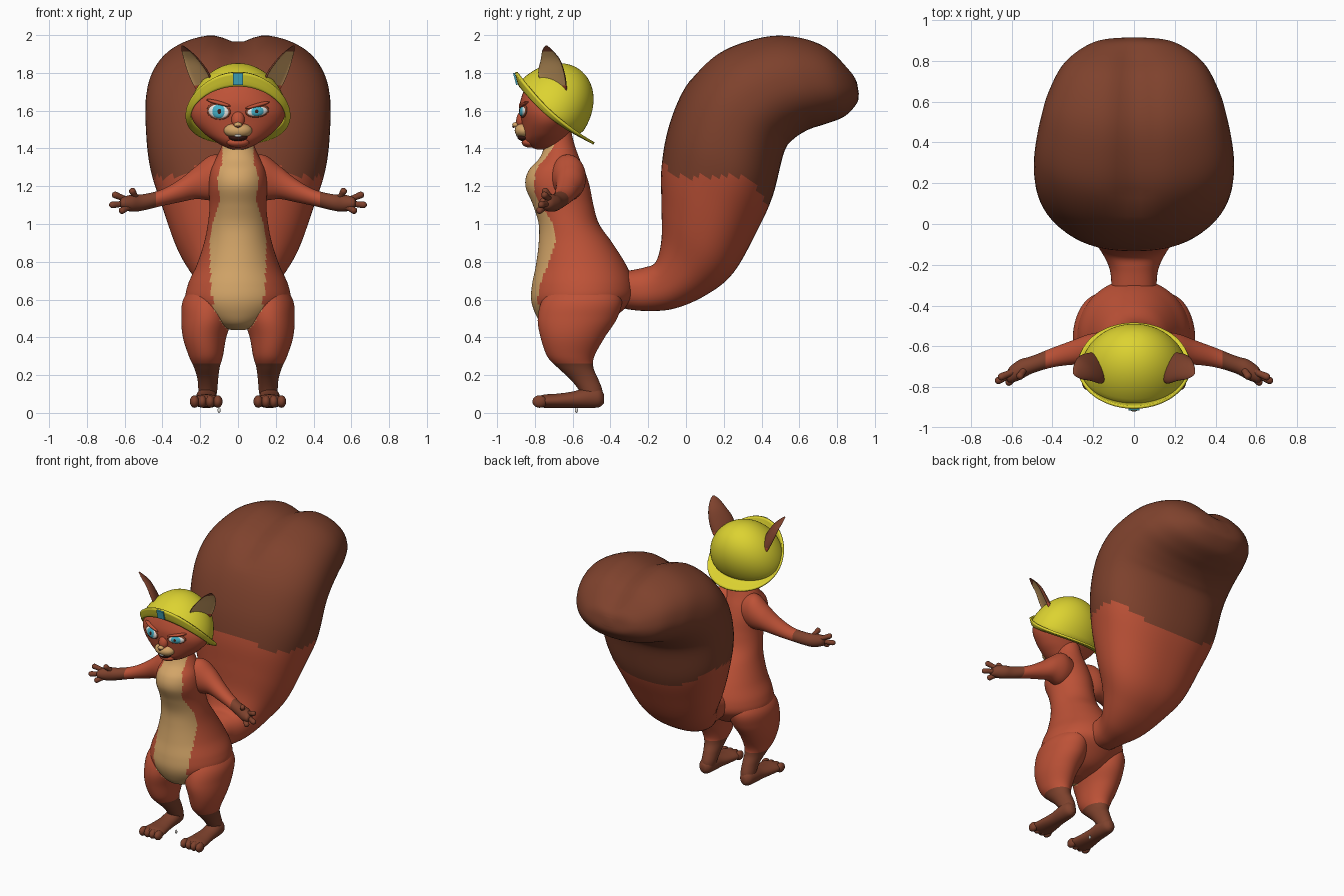
import bpy, bmesh, math
from mathutils import Vector, Matrix

cube = bpy.data.objects.get("Cube")
if cube:
    bpy.data.objects.remove(cube, do_unlink=True)

COLOURS = {
    "orange_fur": (0.51, 0.084, 0.038), "brown_fur": (0.21, 0.054, 0.026),
    "cream_fur": (0.66, 0.38, 0.14), "yellow_hat": (0.72, 0.65, 0.03),
    "blue": (0.06, 0.44, 0.58), "white": (0.8, 0.78, 0.74), "dark": (0.05, 0.012, 0.008)}
MATS = []
for label, rgb in COLOURS.items():
    m = bpy.data.materials.new(label)
    m.use_nodes = True
    m.diffuse_color = (*rgb, 1)
    bsdf = m.node_tree.nodes["Principled BSDF"]
    bsdf.inputs["Base Color"].default_value = (*rgb, 1)
    bsdf.inputs["Roughness"].default_value = 0.8
    MATS.append(m)
ORANGE, BROWN, CREAM, YELLOW, BLUE, WHITE, DARK = range(7)
X, Y, Z = Vector((1, 0, 0)), Vector((0, 1, 0)), Vector((0, 0, 1))


def finish(bm, name, rule, side=1):
    """Colour the faces by rule, mirror when side is -1, and link the object."""
    bmesh.ops.recalc_face_normals(bm, faces=bm.faces)
    for f in bm.faces:
        f.material_index = rule(f.calc_center_median(), f.normal) if callable(rule) else rule
        f.smooth = True
    if side < 0:
        bmesh.ops.scale(bm, vec=(-1, 1, 1), verts=bm.verts)
        bmesh.ops.reverse_faces(bm, faces=bm.faces)
    mesh = bpy.data.meshes.new(name)
    bm.to_mesh(mesh)
    bm.free()
    for m in MATS:
        mesh.materials.append(m)
    ob = bpy.data.objects.new(name, mesh)
    bpy.context.collection.objects.link(ob)
    return ob


def spline(a, b, c, d, t):
    return 0.5 * (2 * b + (c - a) * t + (2 * a - 5 * b + 4 * c - d) * t * t
                  + (3 * b - a - 3 * c + d) * t ** 3)


def loft(name, secs, rule, side=1, n=48, steps=6, power=1, cup=1, warp=None, open_end=False):
    """Smooth skin through sections of (centre, u axis, v axis)."""
    rows, last = [], len(secs) - 1
    for i in range(last):
        four = [secs[min(max(k, 0), last)] for k in range(i - 1, i + 3)]
        for s in range(steps + (i == last - 1)):
            rows.append([spline(*[q[k] for q in four], s / steps) for k in range(3)])
    bm = bmesh.new()
    rings = []
    for c, u, v in rows:
        ring = []
        for j in range(n):
            a = 2 * math.pi * (j + 0.5) / n
            ca, sa = [math.copysign(abs(w) ** power, w) for w in (math.cos(a), math.sin(a))]
            p = c + u * ca + v * (sa * cup if sa > 0 else sa)
            ring.append(bm.verts.new(warp(p) if warp else p))
        rings.append(ring)
    for r, q in zip(rings, rings[1:]):
        for j in range(n):
            k = (j + 1) % n
            bm.faces.new((r[j], r[k], q[k], q[j]))
    bm.faces.new(rings[0])
    if not open_end:
        bm.faces.new(rings[-1])
    return finish(bm, name, rule, side)


def blob(name, centre, size, rule, rot=(0, 0, 0), side=1):
    """Stretched sphere."""
    bm = bmesh.new()
    bmesh.ops.create_uvsphere(bm, u_segments=24, v_segments=14, radius=1)
    turn = Matrix.Rotation(rot[2], 4, "Z") @ Matrix.Rotation(rot[1], 4, "Y") @ Matrix.Rotation(rot[0], 4, "X")
    bm.transform(Matrix.Translation(centre) @ turn @ Matrix.Diagonal((*size, 1)))
    return finish(bm, name, rule, side)


def upright(rows):
    """Sections stacked in height: z, x, y, x radius, y radius."""
    return [(Vector((x, y, z)), X * a, Y * b) for z, x, y, a, b in rows]


# Belly patch: half width by height
BELLY = [(0.42, 0.04), (0.47, 0.08), (0.55, 0.125), (0.65, 0.145), (0.9, 0.15), (1.0, 0.135),
         (1.12, 0.095), (1.24, 0.11), (1.32, 0.085), (1.42, 0.08)]


def body_colour(c, nrm):
    if c.z < 0.26:
        return BROWN
    for (z0, w0), (z1, w1) in zip(BELLY, BELLY[1:]):
        if z0 <= c.z < z1 and c.y < -0.66:
            if abs(c.x) < w0 + (w1 - w0) * (c.z - z0) / (z1 - z0):
                return CREAM
    return ORANGE


# Torso and neck
loft("torso", upright([
    (0.44, 0, -0.62, 0.04, 0.07), (0.47, 0, -0.60, 0.13, 0.16), (0.53, 0, -0.575, 0.22, 0.225),
    (0.60, 0, -0.55, 0.275, 0.27), (0.68, 0, -0.545, 0.265, 0.27), (0.78, 0, -0.555, 0.22, 0.24),
    (0.90, 0, -0.585, 0.18, 0.195), (1.0, 0, -0.62, 0.16, 0.16), (1.1, 0, -0.65, 0.15, 0.16),
    (1.2, 0, -0.68, 0.155, 0.17), (1.28, 0, -0.685, 0.145, 0.15), (1.35, 0, -0.67, 0.115, 0.105),
    (1.42, 0, -0.67, 0.085, 0.08), (1.5, 0, -0.68, 0.07, 0.07)]), body_colour, n=96, steps=8)

# Tail: lower edge (y, z), upper edge (y, z), half width
tail = [
    (-0.32, 0.55, -0.32, 0.75, 0.11), (-0.22, 0.54, -0.22, 0.77, 0.12), (-0.07, 0.55, -0.16, 0.80, 0.17),
    (0.10, 0.62, -0.13, 0.92, 0.24), (0.25, 0.74, -0.13, 1.10, 0.33), (0.38, 0.97, -0.13, 1.30, 0.41),
    (0.46, 1.15, -0.09, 1.52, 0.47), (0.52, 1.38, 0.0, 1.73, 0.49), (0.57, 1.45, 0.15, 1.90, 0.485),
    (0.65, 1.50, 0.34, 1.985, 0.46), (0.74, 1.53, 0.53, 2.01, 0.42), (0.84, 1.57, 0.73, 1.955, 0.34),
    (0.905, 1.64, 0.87, 1.82, 0.2), (0.915, 1.69, 0.905, 1.75, 0.05)]


def tail_groove(p):
    depth = 0.05 * min(max((p.z - 1.75) / 0.15, 0), 1)
    return p - Z * depth * math.exp(-(p.x / 0.09) ** 2)


def tail_colour(c, nrm):
    edge = 1.25 - 1.5 * max(0, c.y - 0.33) + max(0, -c.y - 0.05)
    return BROWN if c.z > edge else ORANGE


loft("tail", [(Vector((0, (a + c) / 2, (b + d) / 2)), X * w, Vector((0, (c - a) / 2, (d - b) / 2)))
              for a, b, c, d, w in tail], tail_colour, n=64, steps=7, power=0.88, warp=tail_groove)

# Head
loft("head", upright([
    (1.395, 0, -0.75, 0.03, 0.04), (1.41, 0, -0.75, 0.075, 0.075), (1.44, 0, -0.75, 0.125, 0.10),
    (1.48, 0, -0.74, 0.18, 0.12), (1.54, 0, -0.725, 0.235, 0.145), (1.60, 0, -0.72, 0.25, 0.16),
    (1.66, 0, -0.72, 0.225, 0.155), (1.74, 0, -0.71, 0.17, 0.13), (1.80, 0, -0.70, 0.09, 0.07)]), ORANGE)


# Muzzle, nose and mouth
def muzzle_colour(c, nrm):
    return ORANGE if c.z > 1.512 + 0.5 * abs(c.x) else CREAM


blob("muzzle", (0, -0.855, 1.495), (0.075, 0.052, 0.042), muzzle_colour)
blob("nose_bridge", (0, -0.868, 1.555), (0.035, 0.03, 0.05), ORANGE, (-0.25, 0, 0))
blob("nose", (0, -0.902, 1.525), (0.022, 0.018, 0.014), CREAM)
blob("nose_tip", (0, -0.913, 1.516), (0.01, 0.007, 0.007), BROWN)
blob("mouth", (0, -0.858, 1.462), (0.05, 0.035, 0.024), DARK)
blob("teeth", (0, -0.876, 1.472), (0.026, 0.025, 0.017), WHITE)
blob("chin", (0, -0.825, 1.432), (0.06, 0.045, 0.028), ORANGE)

# Eyes: the left one is half closed
for side, word, height in ((-1, "right", 0.038), (1, "left", 0.026)):
    turn = (-0.05, -0.12, 0.28)
    blob(word + "_eye_rim", (0.102, -0.860, 1.598), (0.066, 0.012, height + 0.008), BROWN, turn, side)
    blob(word + "_eyeball", (0.102, -0.863, 1.596), (0.057, 0.015, height), WHITE, turn, side)
    blob(word + "_iris", (0.102, -0.867, 1.596), (0.042, 0.014, height * 0.94), BLUE, turn, side)
    blob(word + "_pupil", (0.099, -0.876, 1.596), (0.016, 0.007, height * 0.5), DARK, turn, side)
    blob(word + "_brow", (0.102, -0.858, 1.603 + height), (0.07, 0.02, 0.011), ORANGE, (0, -0.25, 0.28), side)

# Hard hat: dome on a tilted plane, then a flared brim
hat = Vector((0, -0.73, 1.6))
up, back = Vector((0, 0.64, 0.77)), Vector((0, 0.77, -0.64))
rings = [(hat + up * 0.26 * math.sin(a), X * 0.25 * math.cos(a), back * 0.2 * math.cos(a))
         for a in [math.radians(89 - 8.9 * k) for k in range(11)]]
flare_front = hat - back * 0.2 + Vector((0, -0.022, 0.075))
flare_back = hat + back * 0.2 + Vector((0, 0.086, -0.052))
rings.append(((flare_front + flare_back) / 2, X * 0.278, (flare_back - flare_front) / 2))
helmet = loft("hard_hat", rings, YELLOW, n=64, steps=4, open_end=True,
              warp=lambda p: p - Z * 0.5 * p.x ** 2)
shell = helmet.modifiers.new("shell", "SOLIDIFY")
shell.thickness = 0.014

# Badge on the brim
bm = bmesh.new()
bmesh.ops.create_cube(bm, size=1)
bm.transform(Matrix.Translation((0, -0.903, 1.768)) @ Matrix.Rotation(0.25, 4, "X")
             @ Matrix.Diagonal((0.055, 0.009, 0.065, 1)))
badge = finish(bm, "hat_badge", BLUE)
for f in badge.data.polygons:
    f.use_smooth = False

# Small loose chip under the right foot
blob("ground_chip", (-0.1, -0.58, 0.014), (0.008, 0.008, 0.014), WHITE)


def ear_colour(c, nrm):
    if c.z < 1.74:
        return ORANGE
    return CREAM if c.z < 1.915 and nrm.dot(Vector((0.8, -0.6, 0))) > 0.35 else BROWN


def arm_colour(c, nrm):
    return BROWN if c.x > 0.43 else ORANGE


wide, front = Vector((0.6, 0.8, 0)), Vector((0.8, -0.6, 0))
ear = [(0.13, -0.69, 1.64, 0.06, 0.04), (0.18, -0.70, 1.72, 0.08, 0.045), (0.215, -0.715, 1.8, 0.085, 0.045),
       (0.25, -0.72, 1.87, 0.062, 0.035), (0.28, -0.735, 1.92, 0.032, 0.02), (0.295, -0.74, 1.945, 0.005, 0.004)]
arm = [(0.06, -0.64, 1.25, 0.09, 0.11), (0.14, -0.62, 1.245, 0.09, 0.12), (0.22, -0.615, 1.22, 0.075, 0.088),
       (0.30, -0.63, 1.18, 0.06, 0.063), (0.40, -0.655, 1.14, 0.048, 0.044), (0.50, -0.69, 1.115, 0.043, 0.043),
       (0.56, -0.715, 1.11, 0.05, 0.045), (0.61, -0.74, 1.11, 0.038, 0.032), (0.625, -0.747, 1.11, 0.01, 0.01)]
leg = [(0.70, 0.13, -0.54, 0.09, 0.15), (0.60, 0.155, -0.55, 0.135, 0.21), (0.50, 0.165, -0.575, 0.135, 0.21),
       (0.40, 0.177, -0.60, 0.115, 0.17), (0.30, 0.17, -0.61, 0.09, 0.125), (0.24, 0.165, -0.585, 0.068, 0.095),
       (0.18, 0.16, -0.54, 0.055, 0.075), (0.12, 0.16, -0.505, 0.05, 0.062), (0.06, 0.165, -0.49, 0.045, 0.05)]
foot = [(-0.435, 0.075, 0.02, 0.025), (-0.46, 0.08, 0.045, 0.05), (-0.52, 0.08, 0.055, 0.054),
        (-0.60, 0.07, 0.058, 0.043), (-0.68, 0.064, 0.07, 0.038), (-0.75, 0.062, 0.078, 0.035),
        (-0.79, 0.06, 0.06, 0.025)]
fingers = [((0.57, -0.72, 1.11), (0.68, -0.775, 1.10)), ((0.57, -0.715, 1.12), (0.665, -0.755, 1.16)),
           ((0.56, -0.73, 1.10), (0.625, -0.785, 1.065)), ((0.53, -0.70, 1.12), (0.565, -0.755, 1.185))]

# Paired ears, arms, hands, legs and feet
for side, word in ((1, "left_"), (-1, "right_")):
    loft(word + "ear", [(Vector((x, y, z)), wide * a, front * b) for x, y, z, a, b in ear],
         ear_colour, side, cup=-0.3)
    loft(word + "arm", [(Vector((x, y, z)), Y * a, Z * b) for x, y, z, a, b in arm], arm_colour, side)
    loft(word + "leg", upright(leg), body_colour, side, n=64, steps=8)
    loft(word + "foot", [(Vector((0.167, y, z)), X * a, Z * b) for y, z, a, b in foot], BROWN, side)
    for k in range(4):
        blob(word + "toe", (0.107 + 0.041 * k, -0.775, 0.06), (0.025, 0.038, 0.033), BROWN, side=side)
    for start, end in fingers:
        a, b = Vector(start), Vector(end)
        d = (b - a).normalized()
        u = d.cross(Y).normalized()
        v = d.cross(u)
        loft(word + "finger", [(a.lerp(b, t), u * r, v * r) for t, r in
                               ((0, 0.02), (0.5, 0.016), (0.85, 0.018), (0.97, 0.011), (1, 0.003))],
             BROWN, side, n=14, steps=3)
